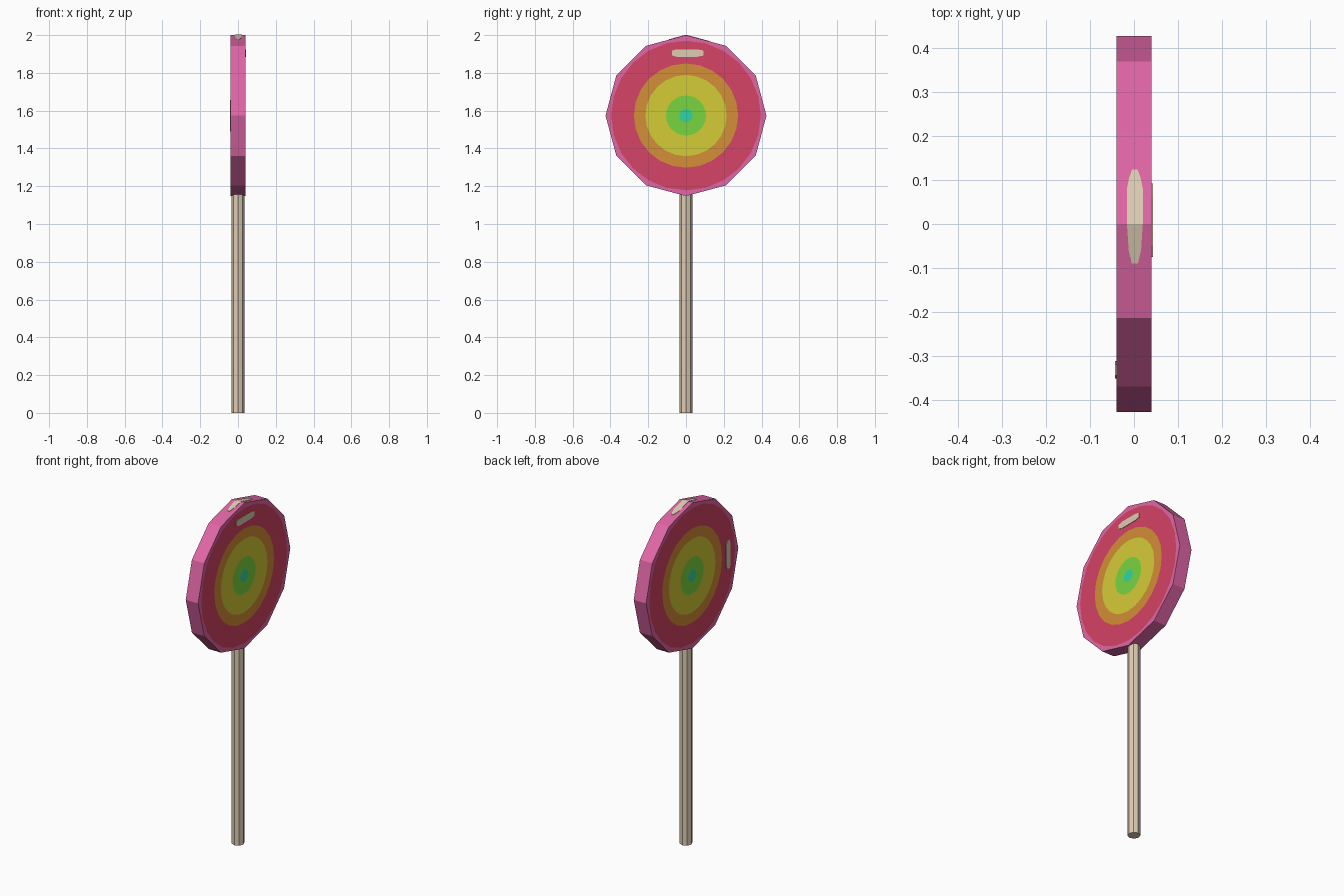
import bpy, bmesh, math

if "Cube" in bpy.data.objects:
    bpy.data.objects.remove(bpy.data.objects["Cube"])

R, HALF, CZ = 0.426, 0.04, 1.574   # candy radius, half thickness, centre height
SEG = 24                           # two segments per side of the 12-sided rim


def material(name, rgb):
    """Flat colour from 0-255 sRGB, stored linear."""
    m = bpy.data.materials.new(name)
    lin = [((c / 255 + 0.055) / 1.055) ** 2.4 for c in rgb]
    m.diffuse_color = (*lin, 1)
    m.use_nodes = True
    m.node_tree.nodes["Principled BSDF"].inputs["Base Color"].default_value = m.diffuse_color
    return m


PINK = material("pink", (225, 102, 166))
RED = material("red", (214, 67, 102))
ORANGE = material("orange", (212, 142, 55))
YELLOW = material("yellow", (213, 204, 55))
GREEN = material("green", (120, 214, 64))
TEAL = material("teal", (48, 214, 165))
CREAM = material("cream", (222, 204, 178))


def finish(bm, name, mats):
    bmesh.ops.recalc_face_normals(bm, faces=bm.faces)
    me = bpy.data.meshes.new(name)
    bm.to_mesh(me)
    bm.free()
    for m in mats:
        me.materials.append(m)
    ob = bpy.data.objects.new(name, me)
    bpy.context.collection.objects.link(ob)
    return ob


# Candy disc: rim plus concentric colour rings on both faces
bm = bmesh.new()


def loop(x, r, polygon=False):
    vs = []
    for i in range(SEG):
        a = 2 * math.pi * i / SEG
        k = r * math.cos(math.pi / 12) if polygon and i % 2 else r
        vs.append(bm.verts.new((x, k * math.cos(a), CZ + k * math.sin(a))))
    return vs


def bridge(a, b, mat):
    for i in range(SEG):
        j = (i + 1) % SEG
        bm.faces.new((a[i], a[j], b[j], b[i])).material_index = mat


rims = []
for side in (-1, 1):
    prev = loop(side * HALF, R, True)
    rims.append(prev)
    for mat, r in enumerate((0.396, 0.276, 0.215, 0.106, 0.035)):
        cur = loop(side * HALF, r)
        bridge(prev, cur, mat)
        prev = cur
    bm.faces.new(prev).material_index = 5
bridge(rims[0], rims[1], 0)
finish(bm, "candy_disc", [PINK, RED, ORANGE, YELLOW, GREEN, TEAL])


# Glints: thin plates made of cross-sections (position along, half width)
def glint(name, sections, place, depth=0.003):
    bm = bmesh.new()
    rows = [[bm.verts.new(place(t, w * s, d)) for s, d in
             ((-1, -depth), (1, -depth), (1, depth), (-1, depth))]
            for t, w in sections]
    for a, b in zip(rows, rows[1:]):
        for i in range(4):
            j = (i + 1) % 4
            bm.faces.new((a[i], a[j], b[j], b[i]))
    bm.faces.new(rows[0])
    bm.faces.new(rows[-1])
    finish(bm, name, [CREAM])


FACE = [(-0.075, 0.012), (-0.05, 0.02), (0.06, 0.02), (0.092, 0.013)]
glint("right_glint", FACE, lambda t, w, d: (HALF + d, t, CZ + 0.331 + w))
glint("left_glint", FACE, lambda t, w, d: (-HALF - d, -0.331 + w, CZ + t - 0.01))
RIM = [(-0.09, 0.007), (-0.06, 0.014), (0, 0.018), (0.08, 0.018), (0.105, 0.013), (0.124, 0.006)]
glint("rim_glint", RIM, lambda t, w, d:
      (0.002 + w, t, CZ + R - abs(t) * math.tan(math.pi / 12) + d), 0.002)

# Stick: eight-sided rod
bpy.ops.mesh.primitive_cylinder_add(vertices=8, radius=0.034, depth=1.16, location=(0, 0, 0.58))
stick = bpy.context.object
stick.name = "stick"
stick.data.materials.append(CREAM)
